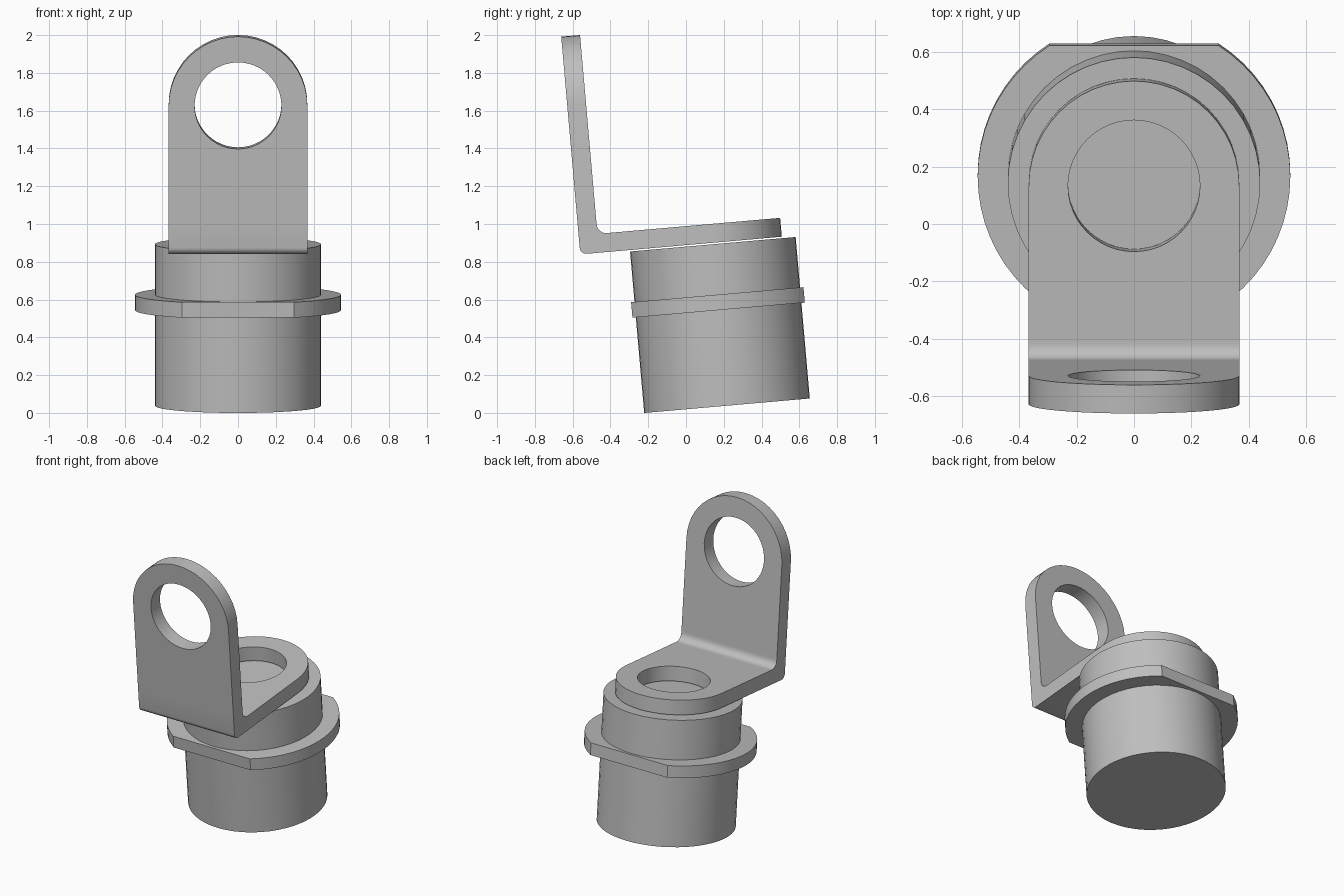
import bpy, bmesh
from math import sin, cos, pi, asin, radians
from mathutils import Matrix, Vector

cube = bpy.data.objects.get("Cube")
if cube:
    bpy.data.objects.remove(cube, do_unlink=True)

# Shared dimensions
TILT = Matrix.Translation((0, 0.217, 0.038)) @ Matrix.Rotation(radians(5), 4, 'X')
SEG = 48
BODY_R, BODY_H = 0.44, 0.858
TAB_R, HOLE_R, THICK = 0.367, 0.23, 0.10
FRONT, BOTTOM = -0.704, 0.866          # outer faces of the bracket
BEND = 0.164                           # length of each leg of the bend
EYE_Z = 1.656                          # centre of the upright eye

grey = bpy.data.materials.new("plain grey")
grey.use_nodes = True
grey.diffuse_color = (0.52, 0.52, 0.52, 1)
for node in grey.node_tree.nodes:
    if node.type == 'BSDF_PRINCIPLED':
        node.inputs["Base Color"].default_value = grey.diffuse_color


def arc(cx, cy, r, a0, a1, n):
    return [(cx + r * cos(a0 + (a1 - a0) * i / n),
             cy + r * sin(a0 + (a1 - a0) * i / n)) for i in range(n + 1)]


def finish(name, bm):
    """Tilt the mesh, make an object of it and smooth its round sides."""
    bmesh.ops.recalc_face_normals(bm, faces=bm.faces[:])
    bm.transform(TILT)
    mesh = bpy.data.meshes.new(name)
    bm.to_mesh(mesh)
    bm.free()
    mesh.materials.append(grey)
    obj = bpy.data.objects.new(name, mesh)
    bpy.context.collection.objects.link(obj)
    bpy.ops.object.select_all(action='DESELECT')
    obj.select_set(True)
    bpy.context.view_layer.objects.active = obj
    bpy.ops.object.shade_smooth_by_angle(angle=radians(30))


def prism(name, outline, z0, z1):
    bm = bmesh.new()
    face = bm.faces.new([bm.verts.new((x, y, z0)) for x, y in outline])
    new = bmesh.ops.extrude_face_region(bm, geom=[face])["geom"]
    bmesh.ops.translate(bm, vec=(0, 0, z1 - z0),
                        verts=[g for g in new if isinstance(g, bmesh.types.BMVert)])
    finish(name, bm)


def add_tab(bm, length, place, push):
    """Round-ended plate with an eye, left open where it meets the bend."""
    outer = arc(0, 0, TAB_R, 0, pi, SEG // 2) + [(-TAB_R, -length), (TAB_R, -length)]
    hole = arc(0, 0, HOLE_R, 0, 2 * pi, SEG)[:-1]
    edges, base = [], None
    for loop in (outer, hole):
        verts = [bm.verts.new(place(x, s)) for x, s in loop]
        ring = [bm.edges.new((v, verts[(i + 1) % len(verts)])) for i, v in enumerate(verts)]
        edges += ring
        base = base or ring[-2]
    fill = bmesh.ops.triangle_fill(bm, use_beauty=True, use_dissolve=False, edges=edges)
    faces = [g for g in fill["geom"] if isinstance(g, bmesh.types.BMFace)]
    # Far side and walls
    copy = bmesh.ops.duplicate(bm, geom=faces)
    vmap = copy["vert_map"]
    for e in edges:
        if e is not base:
            a, b = e.verts
            bm.faces.new((a, b, vmap[b], vmap[a]))
    moved = [g for g in copy["geom"] if isinstance(g, bmesh.types.BMVert)]
    bmesh.ops.translate(bm, vec=Vector(push), verts=moved)


# Body and flange with two flats
prism("body", arc(0, 0, BODY_R, 0, 2 * pi, SEG)[:-1], 0, BODY_H)
flat = asin(0.458 / 0.545)
prism("flange", arc(0, 0, 0.545, -flat, flat, 20)
      + arc(0, 0, 0.545, pi - flat, pi + flat, 20), 0.508, 0.59)

# Bracket: lower tab and upright tab
bm = bmesh.new()
add_tab(bm, -(FRONT + BEND), lambda x, s: (x, s, BOTTOM), (0, 0, THICK))
add_tab(bm, EYE_Z - BOTTOM - BEND, lambda x, s: (x, FRONT, EYE_Z + s), (0, THICK, 0))

# Rounded bend joining the two tabs
in_y, in_z = FRONT + THICK, BOTTOM + THICK
end_y, end_z = FRONT + BEND, BOTTOM + BEND
outside = [(FRONT, end_z)] + arc(FRONT + 0.035, BOTTOM + 0.035, 0.035, pi, 1.5 * pi, 6) + [(end_y, BOTTOM)]
inside = [(end_y, in_z)] + arc(in_y + 0.05, in_z + 0.05, 0.05, 1.5 * pi, pi, 6) + [(in_y, end_z)]
profile = outside + inside
right, left = ([bm.verts.new((x, y, z)) for y, z in profile] for x in (-TAB_R, TAB_R))
bm.faces.new(right)
bm.faces.new(left[::-1])
for i in range(len(profile) - 1):
    if i != len(outside) - 1:
        bm.faces.new((right[i], right[i + 1], left[i + 1], left[i]))
bmesh.ops.remove_doubles(bm, verts=bm.verts[:], dist=0.0005)
finish("angle_bracket", bm)
